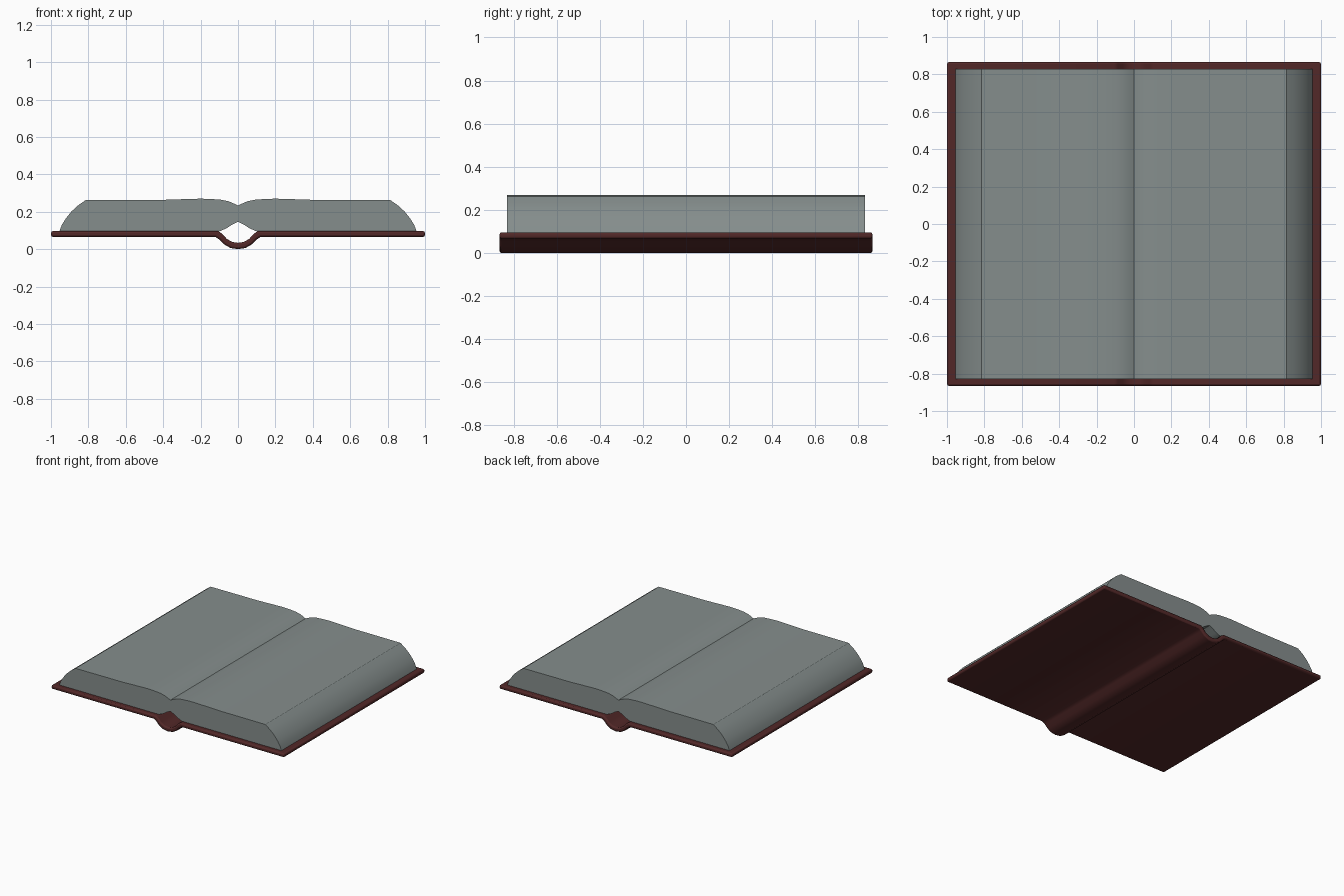
import bpy, bmesh, math

if "Cube" in bpy.data.objects:
    bpy.data.objects.remove(bpy.data.objects["Cube"])


def material(name, rgb):
    m = bpy.data.materials.new(name)
    m.diffuse_color = (*rgb, 1)
    m.use_nodes = True
    m.node_tree.nodes["Principled BSDF"].inputs["Base Color"].default_value = m.diffuse_color
    return m


def extrude_profile(name, pts, half_depth, mat):
    """Solid prism along y from a closed x-z profile."""
    bm = bmesh.new()
    face = bm.faces.new([bm.verts.new((x, -half_depth, z)) for x, z in pts])
    ext = bmesh.ops.extrude_face_region(bm, geom=[face])
    for v in ext["geom"]:
        if isinstance(v, bmesh.types.BMVert):
            v.co.y = half_depth
    bmesh.ops.recalc_face_normals(bm, faces=bm.faces)
    me = bpy.data.meshes.new(name)
    bm.to_mesh(me)
    bm.free()
    me.materials.append(mat)
    ob = bpy.data.objects.new(name, me)
    bpy.context.collection.objects.link(ob)
    return ob


def smooth(ob, angle):
    bpy.ops.object.select_all(action='DESELECT')
    ob.select_set(True)
    bpy.context.view_layer.objects.active = ob
    bpy.ops.object.shade_smooth_by_angle(angle=math.radians(angle))


def mirrored(half):
    """Complete a right-hand line (starting on x=0) with its left side."""
    return [(-x, z) for x, z in reversed(half[1:])] + half


paper = material("grey paper", (0.235, 0.27, 0.265))
leather = material("dark red leather", (0.085, 0.021, 0.021))

# Cover: two flat boards joined by a rounded spine
inner = [(0, 0.034), (0.03, 0.038), (0.06, 0.055), (0.085, 0.083), (0.105, 0.096), (1.0, 0.096)]
outer = [(0, 0.0), (0.04, 0.006), (0.075, 0.026), (0.1, 0.052), (0.122, 0.066), (1.0, 0.066)]
cover = extrude_profile("cover", mirrored(inner) + mirrored(outer)[::-1], 0.865, leather)
bev = cover.modifiers.new("rounded_edges", 'BEVEL')
bev.width = 0.01
bev.segments = 2
bev.limit_method = 'ANGLE'
bev.angle_limit = math.radians(60)
smooth(cover, 35)

# Pages: domed top, gutter in the middle, curved fore-edges
top = [(0, 0.233), (0.02, 0.243), (0.05, 0.256), (0.09, 0.264), (0.14, 0.268), (0.2, 0.27),
       (0.3, 0.267), (0.42, 0.263), (0.55, 0.263), (0.815, 0.262),
       (0.855, 0.234), (0.89, 0.202), (0.92, 0.165), (0.942, 0.13), (0.955, 0.095)]
under = [(0, 0.146), (0.03, 0.132), (0.06, 0.112), (0.1, 0.095), (0.955, 0.095)]
pages = extrude_profile("pages", mirrored(top) + mirrored(under[:-1])[::-1], 0.83, paper)
smooth(pages, 25)
